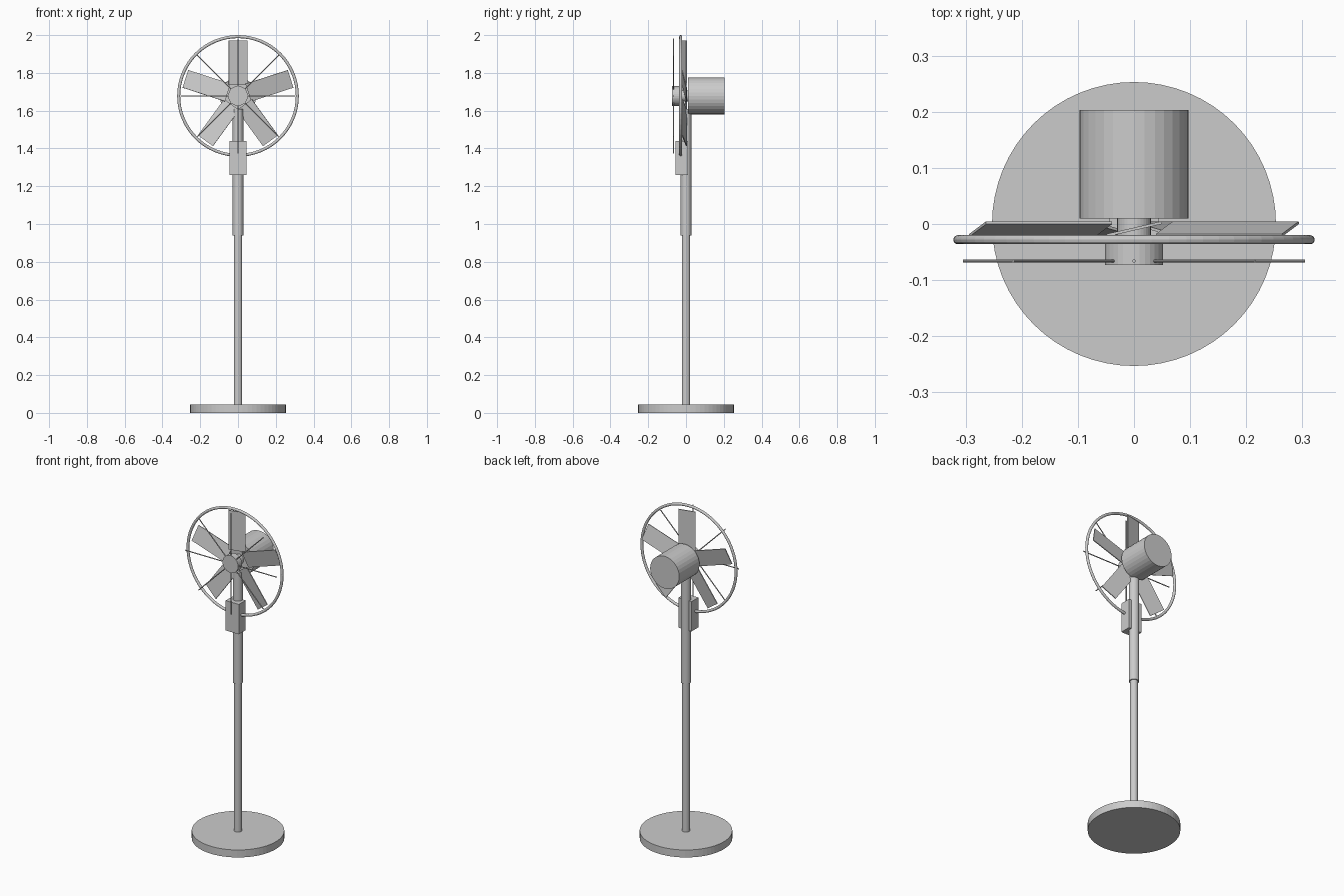
import bpy
from math import radians, sin, cos, pi
from mathutils import Matrix

if "Cube" in bpy.data.objects:
    bpy.data.objects.remove(bpy.data.objects["Cube"])

CZ = 1.678  # height of the fan axis


def upright(name, r, z0, z1, sides=32):
    bpy.ops.mesh.primitive_cylinder_add(vertices=sides, radius=r, depth=z1 - z0,
                                        location=(0, 0, (z0 + z1) / 2))
    bpy.context.object.name = name


def axial(name, r, y0, y1, sides=32):
    bpy.ops.mesh.primitive_cylinder_add(vertices=sides, radius=r, depth=y1 - y0,
                                        location=(0, (y0 + y1) / 2, CZ),
                                        rotation=(pi / 2, 0, 0))
    bpy.context.object.name = name


def box(name, size, matrix):
    bpy.ops.mesh.primitive_cube_add(size=1)
    o = bpy.context.object
    o.name = name
    o.data.transform(matrix @ Matrix.Diagonal((*size, 1)))
    return o


# Stand
upright("base", 0.253, 0, 0.045, 64)
upright("lower_pole", 0.022, 0.045, 0.95)
upright("upper_pole", 0.028, 0.94, 1.61)
box("control_box", (0.088, 0.065, 0.18), Matrix.Translation((0, -0.0225, 1.35)))

# Motor, shaft and front hub
axial("motor_housing", 0.097, 0.01, 0.203)
axial("shaft", 0.03, -0.04, 0.012)
axial("front_hub", 0.052, -0.073, -0.035)

# Guard ring
bpy.ops.mesh.primitive_torus_add(major_radius=0.314, minor_radius=0.008,
                                 major_segments=64, minor_segments=12,
                                 location=(0, -0.028, CZ), rotation=(pi / 2, 0, 0))
bpy.context.object.name = "guard_ring"

# Five pitched blades
for i in range(5):
    m = (Matrix.Translation((0, -0.009, CZ))
         @ Matrix.Rotation(radians(72 * i), 4, 'Y')
         @ Matrix.Translation((0, 0, 0.175))
         @ Matrix.Rotation(radians(13), 4, 'Z'))
    box(f"blade_{i + 1}", (0.1, 0.005, 0.236), m)

# Eight guard spokes
for i in range(8):
    m = (Matrix.Translation((0, -0.066, CZ))
         @ Matrix.Rotation(radians(45 * i), 4, 'Y')
         @ Matrix.Translation((0, 0, 0.1775)))
    bpy.ops.mesh.primitive_cylinder_add(vertices=8, radius=0.003, depth=0.255)
    o = bpy.context.object
    o.name = f"guard_spoke_{i + 1}"
    o.data.transform(m)
